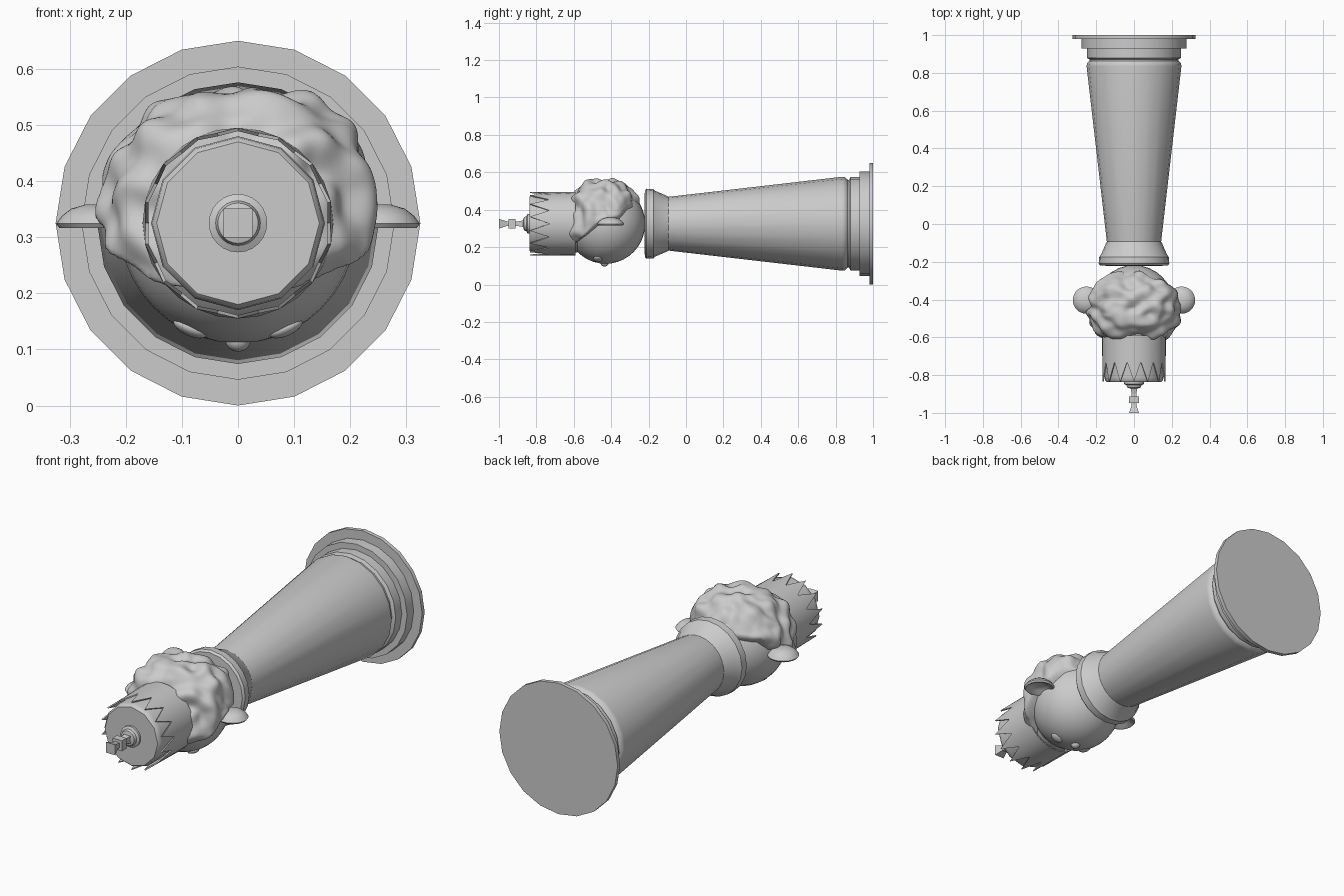
import bpy, bmesh, math
from mathutils import Vector, noise

if "Cube" in bpy.data.objects:
    bpy.data.objects.remove(bpy.data.objects["Cube"])

ZC = 0.325  # height of the long axis, the piece lies along y


def finish(name, bm, smooth=35):
    bmesh.ops.recalc_face_normals(bm, faces=bm.faces)
    me = bpy.data.meshes.new(name)
    bm.to_mesh(me)
    bm.free()
    ob = bpy.data.objects.new(name, me)
    bpy.context.collection.objects.link(ob)
    if smooth:
        bpy.ops.object.select_all(action='DESELECT')
        bpy.context.view_layer.objects.active = ob
        ob.select_set(True)
        bpy.ops.object.shade_smooth_by_angle(angle=math.radians(smooth))
    return ob


def loft(name, profile, n, turn=0.0, smooth=35):
    """Closed solid of revolution about the long axis from (y, radius) pairs."""
    bm = bmesh.new()
    rings = []
    for y, r in profile:
        rings.append([bm.verts.new((r * math.sin(turn + math.tau * i / n), y,
                                    ZC + r * math.cos(turn + math.tau * i / n)))
                      for i in range(n)])
    for a, b in zip(rings, rings[1:]):
        for i in range(n):
            j = (i + 1) % n
            bm.faces.new((a[i], a[j], b[j], b[i]))
    bm.faces.new(rings[0])
    bm.faces.new(rings[-1])
    return finish(name, bm, smooth)


def ball(name, centre, radii, rot=(0, 0, 0)):
    bm = bmesh.new()
    bmesh.ops.create_uvsphere(bm, u_segments=32, v_segments=20, radius=1)
    ob = finish(name, bm, 60)
    ob.location, ob.scale, ob.rotation_euler = centre, radii, rot
    return ob


# stepped base and tapered body
loft("base_plate", [(1, .325), (.98, .325)], 20)
loft("base_step_large", [(.98, .279), (.928, .279)], 20)
loft("base_step_small", [(.93, .25), (.88, .25), (.872, .235), (.86, .235)], 20)
loft("body", [(.87, .225), (.862, .238), (.85, .249), (.835, .251), (-.1, .143), (-.12, .14)], 20)
loft("collar", [(-.09, .142), (-.105, .15), (-.165, .176), (-.175, .185),
                (-.21, .187), (-.22, .178), (-.223, .1)], 20)

# head and face
ball("head", (0, -.43, .325), (.212, .212, .214))
ball("nose", (0, -.435, .116), (.022, .022, .02))
for s in (-1, 1):
    ball("eye", (s * .085, -.47, .138), (.032, .024, .014), (0, -s * .42, 0))

# ears: shallow shells, domed on the hair side and hollow on the face side
for s in (-1, 1):
    bm = bmesh.new()
    rows = [(.02, .036), (.045, .029), (.062, .016), (.072, .002), (.066, -.006),
            (.055, -.003), (.04, .008), (.02, .014)]
    n = 28
    rings = [[bm.verts.new((s * .252 + r * math.cos(math.tau * i / n),
                            -.403 + r * math.sin(math.tau * i / n), .322 + h))
              for i in range(n)] for r, h in rows]
    for a, b in zip(rings, rings[1:]):
        for i in range(n):
            j = (i + 1) % n
            bm.faces.new((a[i], a[j], b[j], b[i]))
    bm.faces.new(rings[0])
    bm.faces.new(rings[-1])
    finish("ear", bm, 50)


# lumpy hair: a boxy ball that sinks into the head below the hairline
def step(t):
    t = max(0.0, min(1.0, t))
    return t * t * (3 - 2 * t)


def hairline(y):
    pts = [(-.70, .17), (-.60, .20), (-.45, .335), (-.36, .35), (-.31, .41), (-.2, .43)]
    for (a, u), (b, v) in zip(pts, pts[1:]):
        if y <= b:
            return u + (v - u) * (y - a) / (b - a)
    return pts[-1][1]


bm = bmesh.new()
bmesh.ops.create_icosphere(bm, subdivisions=6, radius=1)
for v in bm.verts:
    d = v.co.normalized()
    k = sum(abs(c) ** 2.7 for c in d) ** (-1 / 2.7)
    full = Vector((d.x * .24, d.y * .187, d.z * .232)) * k
    lump = noise.noise(d * 3.6 + Vector((3.1, 1.7, 5.2))) * .028
    full += d * lump
    inner = d * .19
    y = -.44 + full.y
    z = ZC + full.z
    m = step((z - hairline(y)) / .035 + .5)
    v.co = inner.lerp(full, m) + Vector((0, -.44, ZC))
finish("hair", bm, 60)

# crown: cap inside a toothed band
loft("crown_cap", [(-.58, .155), (-.81, .155), (-.828, .153), (-.837, .145), (-.837, .05)], 12)
bm = bmesh.new()
N = 28
layers = []
for off in (0, -.006):
    low, high = [], []
    for i in range(N):
        a = math.tau * i / N
        y, r = (-.835, .170) if i % 2 == 0 else (-.73, .165)
        low.append(bm.verts.new(((.170 + off) * math.sin(a), -.59, ZC + (.170 + off) * math.cos(a))))
        high.append(bm.verts.new(((r + off) * math.sin(a), y, ZC + (r + off) * math.cos(a))))
    layers.append((low, high))
(lo, ho), (li, hi) = layers
for i in range(N):
    j = (i + 1) % N
    for p, q in ((lo, ho), (ho, hi), (hi, li), (li, lo)):
        bm.faces.new((p[i], p[j], q[j], q[i]))
finish("crown_band", bm)

# finial: round foot and a square cross with flared arms
loft("finial_foot", [(-.83, .052), (-.847, .052), (-.853, .04), (-.866, .036), (-.872, .015)], 24)
q = math.sqrt(2)
loft("cross_post", [(-.86, .02 * q), (-.9, .012 * q), (-.935, .012 * q), (-.96, .013 * q),
                    (-1, .026 * q)], 4, math.pi / 4, 0)
bm = bmesh.new()
bmesh.ops.create_cube(bm, size=1)
for v in bm.verts:
    v.co = (v.co.x * .052, v.co.y * .036 - .93, v.co.z * .052 + ZC)
finish("cross_bar", bm, 0)
